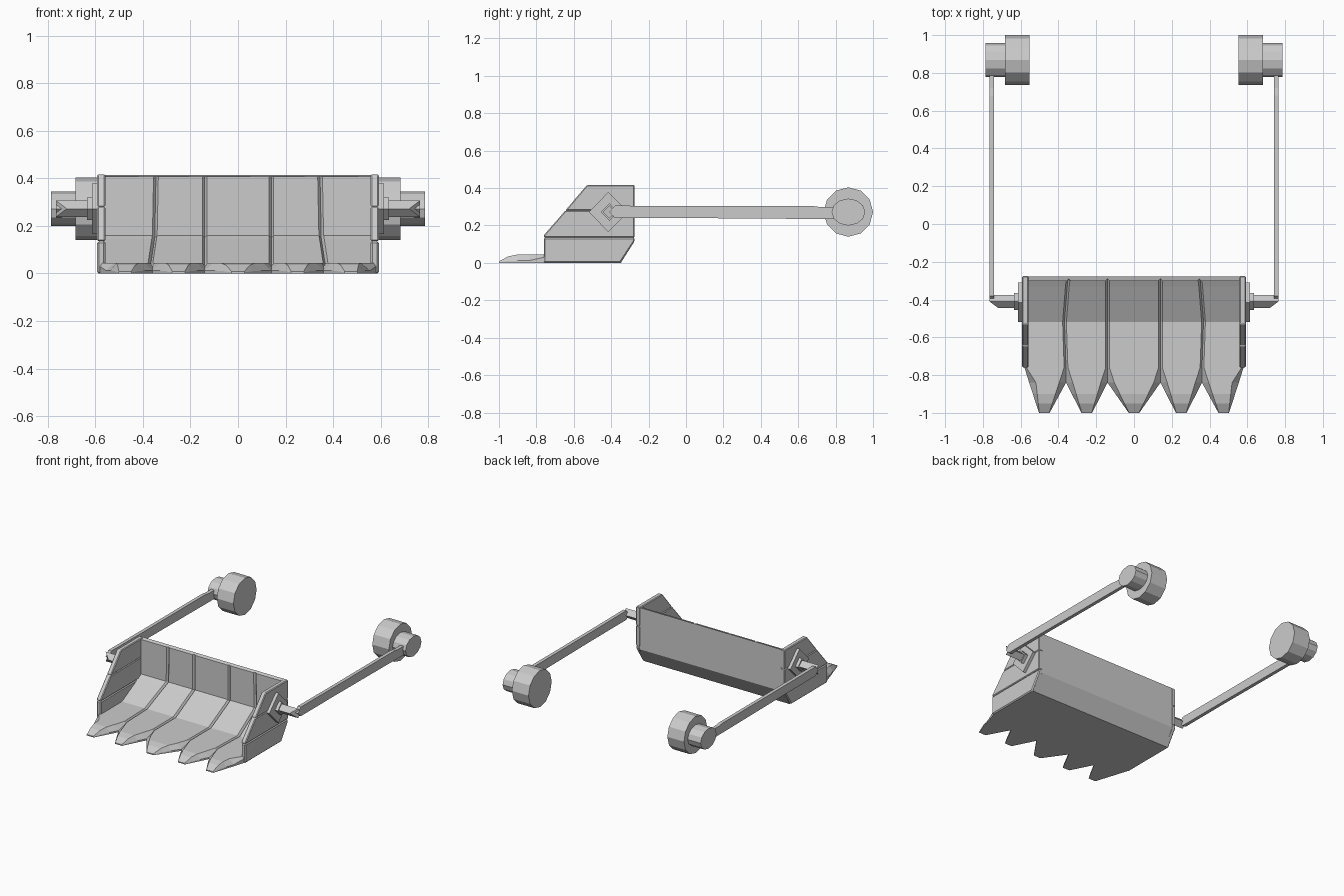
import bpy, bmesh
from math import cos, sin, tau

if "Cube" in bpy.data.objects:
    bpy.data.objects.remove(bpy.data.objects["Cube"])


def finish(bm, name, mirror=True):
    bmesh.ops.remove_doubles(bm, verts=bm.verts, dist=0.0005)
    bmesh.ops.recalc_face_normals(bm, faces=bm.faces)
    me = bpy.data.meshes.new(name)
    bm.to_mesh(me)
    bm.free()
    ob = bpy.data.objects.new(name, me)
    bpy.context.collection.objects.link(ob)
    if mirror:
        ob.modifiers.new("mirror", 'MIRROR').use_axis = (True, False, False)
    return ob


def prism(name, profile, x0, x1, bevel=0.0, end_x=None):
    """Extrude a (y, z) profile along x; end_x gives per-point end positions."""
    bm = bmesh.new()
    n = len(profile)
    a = [bm.verts.new((x0, y, z)) for y, z in profile]
    b = [bm.verts.new((end_x[i] if end_x else x1, y, z)) for i, (y, z) in enumerate(profile)]
    bm.faces.new(a)
    bm.faces.new(b)
    for i in range(n):
        j = (i + 1) % n
        bm.faces.new((a[i], a[j], b[j], b[i]))
    if bevel:
        bmesh.ops.recalc_face_normals(bm, faces=bm.faces)
        bmesh.ops.bevel(bm, geom=bm.edges[:], offset=bevel, segments=1,
                        affect='EDGES', profile=0.5)
    return finish(bm, name)


def ring(y, z, ry, rz, n):
    return [(y + ry * cos(tau * i / n), z + rz * sin(tau * i / n)) for i in range(n)]


# Bucket shell: five toothed fingers lofted from tooth tip to back rim.
# Station: inner (y, z), groove bottom (y, z), outer (y, z), outer seam x, chamfer
stations = [
    ((-1.00, 0.008), (-1.00, 0.004), (-1.00, 0.0), 0.36, 0.0),
    ((-0.95, 0.035), (-0.95, 0.010), (-0.95, 0.0), 0.36, 0.0),
    ((-0.90, 0.045), (-0.90, 0.012), (-0.90, 0.0), 0.36, 0.0),
    ((-0.84, 0.045), (-0.84, 0.012), (-0.84, 0.0), 0.36, 0.036),
    ((-0.76, 0.045), (-0.76, 0.030), (-0.76, 0.0), 0.36, 0.010),
    ((-0.52, 0.045), (-0.515, 0.030), (-0.52, 0.0), 0.368, 0.010),
    ((-0.33, 0.144), (-0.325, 0.130), (-0.348, 0.0), 0.353, 0.010),
    ((-0.302, 0.160), (-0.290, 0.150), (-0.277, 0.115), 0.35, 0.010),
    ((-0.302, 0.408), (-0.290, 0.408), (-0.277, 0.415), 0.345, 0.010),
]
tips = [-0.475, -0.25, 0, 0.25, 0.475]
NOTCH = 3
bm = bmesh.new()
for k, tip in enumerate(tips):
    rows = []
    for i, (top, low, out, b, c) in enumerate(stations):
        seams = [-0.58, -b, -0.14, 0.14, b, 0.58]
        xl, xr = seams[k], seams[k + 1]
        if k == 0 and i == NOTCH:
            xl = -0.555
        if k == 4 and i == NOTCH:
            xr = 0.555
        if i < NOTCH:
            # taper from the notch to the narrow tip
            t = (low[0] + 1.0) / 0.16
            el, er = (-0.555 if k == 0 else xl), (0.555 if k == 4 else xr)
            xl = tip - 0.028 + (el - tip + 0.028) * t
            xr = tip + 0.028 + (er - tip - 0.028) * t
            c = 0.002 + 0.034 * t
        pts = [(xl, *out), (xl, *low), (xl + c, *top), (xr - c, *top), (xr, *low), (xr, *out)]
        rows.append([bm.verts.new(p) for p in pts])
    for i in range(len(rows) - 1):
        for j in range(6):
            side = j in (0, 4)
            outer = (j == 0 and k == 0) or (j == 4 and k == 4)
            if side and i >= NOTCH and not outer:
                continue
            j2 = (j + 1) % 6
            bm.faces.new((rows[i][j], rows[i][j2], rows[i + 1][j2], rows[i + 1][j]))
    bm.faces.new(rows[0])
    bm.faces.new(rows[-1])
finish(bm, "bucket_shell", mirror=False)

# Side walls: three bevelled plates separated by grooves
prism("side_wall_lower", [(-0.76, 0), (-0.35, 0), (-0.275, 0.115), (-0.275, 0.136), (-0.76, 0.136)],
      0.558, 0.592, 0.007)
prism("side_wall_middle", [(-0.76, 0.136), (-0.275, 0.136), (-0.275, 0.28), (-0.645, 0.28),
                           (-0.76, 0.148)], 0.558, 0.592, 0.005)
prism("side_wall_upper", [(-0.645, 0.28), (-0.275, 0.28), (-0.275, 0.416), (-0.53, 0.416)],
      0.558, 0.592, 0.005)

# Diamond pivot plate, collar and mitred stub joining the arm
prism("pivot_plate", ring(-0.415, 0.272, 0.105, 0.107, 4), 0.58, 0.613)
prism("pivot_collar", ring(-0.41, 0.272, 0.045, 0.047, 4), 0.60, 0.635)
prism("pivot_stub", ring(-0.41, 0.272, 0.034, 0.034, 4), 0.61, 0.765,
      end_x=[0.765, 0.765, 0.72, 0.765])

# Lift arm
prism("lift_arm", [(-0.41, 0.272), (-0.38, 0.240), (0.0, 0.240), (0.68, 0.235), (0.80, 0.235),
                   (0.80, 0.298), (0.72, 0.298), (0.68, 0.304), (0.0, 0.304), (-0.38, 0.306)],
      0.74, 0.765)

# Rear mounting drums
prism("large_drum", ring(0.868, 0.272, 0.132, 0.132, 12), 0.552, 0.684)
prism("small_drum", ring(0.868, 0.272, 0.09, 0.072, 12), 0.68, 0.787)
